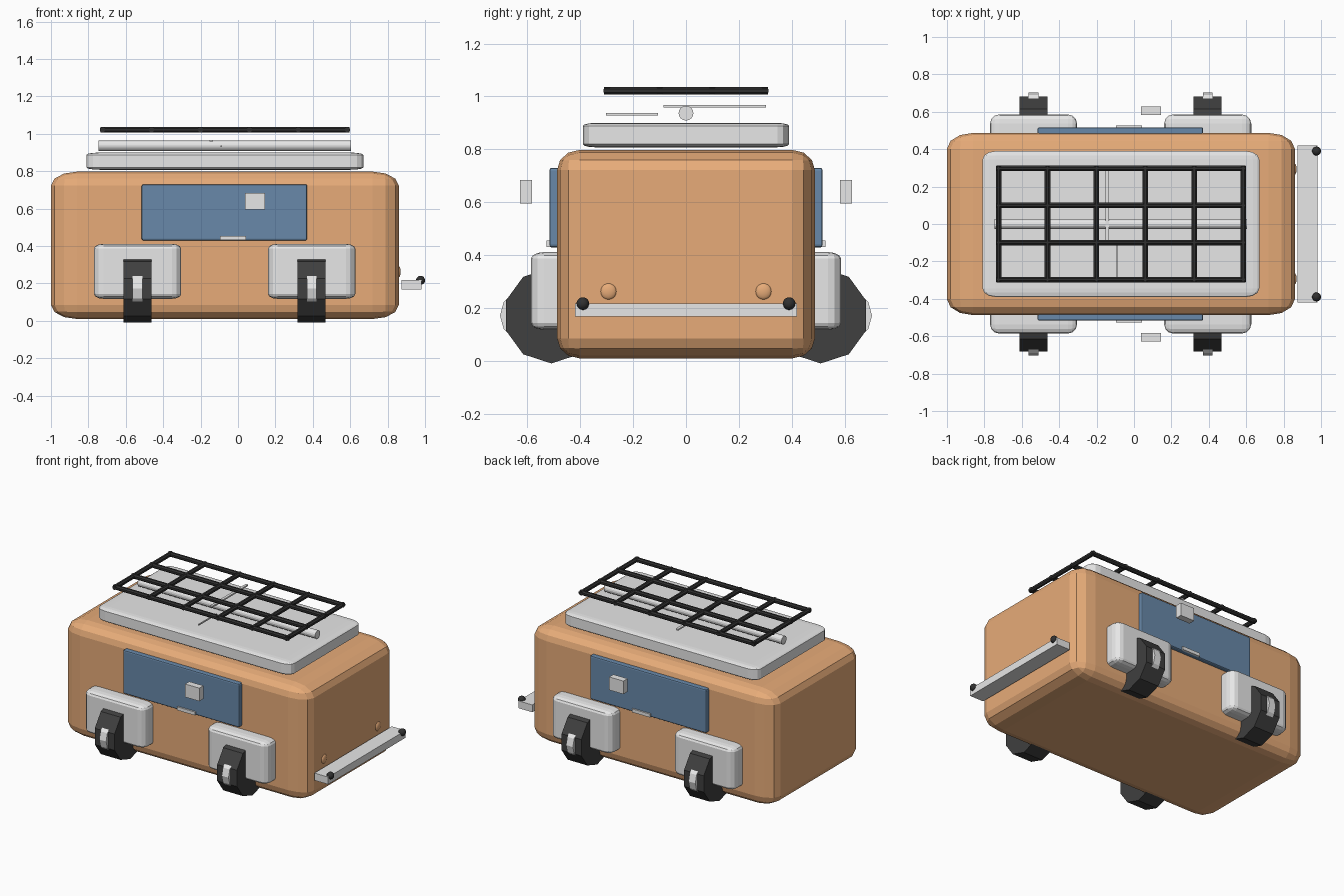
import bpy, bmesh, math
from mathutils import Matrix, Vector

if "Cube" in bpy.data.objects:
    bpy.data.objects.remove(bpy.data.objects["Cube"])


def material(name, rgb):
    m = bpy.data.materials.new(name)
    m.diffuse_color = (*rgb, 1)
    m.use_nodes = True
    m.node_tree.nodes["Principled BSDF"].inputs["Base Color"].default_value = m.diffuse_color
    return m


TAN = material("tan_paint", (0.8, 0.41, 0.19))
GREY = material("light_grey", (0.8, 0.8, 0.8))
BLUE = material("window_blue", (0.14, 0.25, 0.4))
TYRE = material("tyre_rubber", (0.05, 0.05, 0.05))
DARK = material("dark_metal", (0.03, 0.03, 0.03))


def finish(bm, name, mat, smooth=False):
    me = bpy.data.meshes.new(name)
    bmesh.ops.recalc_face_normals(bm, faces=bm.faces)
    for f in bm.faces:
        f.smooth = smooth
    bm.to_mesh(me)
    bm.free()
    me.materials.append(mat)
    ob = bpy.data.objects.new(name, me)
    bpy.context.collection.objects.link(ob)
    return ob


def box(name, mat, x, y, z, bevel=None, seg=2, pick=None):
    """Box from (min, max) ranges; bevel = rounding along x, y and z."""
    lo, hi = Vector((x[0], y[0], z[0])), Vector((x[1], y[1], z[1]))
    size, b = hi - lo, Vector(bevel or (1, 1, 1))
    bm = bmesh.new()
    bmesh.ops.create_cube(bm, size=1)
    bmesh.ops.scale(bm, verts=bm.verts, vec=[size[i] / b[i] for i in range(3)])
    if bevel:
        edges = [e for e in bm.edges if pick is None or pick(e)]
        bmesh.ops.bevel(bm, geom=edges, offset=1, segments=seg, profile=0.5, affect='EDGES')
    bmesh.ops.scale(bm, verts=bm.verts, vec=b)
    bmesh.ops.translate(bm, verts=bm.verts, vec=(lo + hi) / 2)
    return finish(bm, name, mat)


def tube(name, mat, axis, centre, length, r, n, turn=0.0):
    """Cylinder along the x or y axis."""
    bm = bmesh.new()
    bmesh.ops.create_cone(bm, cap_ends=True, segments=n, radius1=r, radius2=r, depth=length)
    rot = Matrix.Rotation(math.pi / 2, 4, 'Y' if axis == 'x' else 'X')
    bmesh.ops.transform(bm, verts=bm.verts,
                        matrix=Matrix.Translation(centre) @ rot @ Matrix.Rotation(turn, 4, 'Z'))
    return finish(bm, name, mat)


def ball(name, mat, centre, radii):
    bm = bmesh.new()
    bmesh.ops.create_uvsphere(bm, u_segments=16, v_segments=10, radius=1)
    bmesh.ops.scale(bm, verts=bm.verts, vec=radii)
    bmesh.ops.translate(bm, verts=bm.verts, vec=centre)
    return finish(bm, name, mat, True)


def upright(e):
    return abs((e.verts[0].co - e.verts[1].co).normalized().z) > 0.9


# Body and raised roof plate
box("body", TAN, (-1, 0.86), (-0.487, 0.487), (0.01, 0.798), (0.14, 0.085, 0.075), 3)
box("roof_plate", GREY, (-0.81, 0.67), (-0.39, 0.39), (0.808, 0.9), (0.07, 0.045, 0.012), 3)

# Roof tube and the two thin strips
tube("roof_tube", GREY, 'x', (-0.07, 0, 0.937), 1.35, 0.028, 16)
box("roof_strip_long", GREY, (-0.152, -0.134), (-0.085, 0.302), (0.958, 0.968))
box("roof_strip_short", GREY, (-0.093, -0.086), (-0.302, -0.105), (0.929, 0.937))

# Roof rack grid
for i, y in enumerate((-0.297, -0.099, 0.099, 0.297)):
    tube(f"rack_rail_{i + 1}", DARK, 'x', (-0.07, y, 1.022), 1.33, 0.016, 8, math.pi / 8)
for i in range(6):
    tube(f"rack_crossbar_{i + 1}", DARK, 'y', (-0.724 + i * 0.2616, 0, 1.022), 0.62, 0.016, 8, math.pi / 8)

# Mirrored parts on both long sides
for s, side in ((-1, "front"), (1, "back")):
    def span(a, b):
        return tuple(sorted((s * a, s * b)))

    box(f"{side}_window", BLUE, (-0.515, 0.37), span(0.46, 0.516), (0.43, 0.73), (0.01, 0.006, 0.01), 2)
    box(f"{side}_handle", GREY, (-0.095, 0.043), span(0.5, 0.527), (0.432, 0.455))
    box(f"{side}_mirror", GREY, (0.037, 0.145), span(0.582, 0.627), (0.595, 0.685))
    for wx, end in ((-0.537, "left"), (0.394, "right")):
        box(f"{side}_{end}_fender", GREY, (wx - 0.233, wx + 0.233), span(0.36, 0.586),
            (0.118, 0.412), (0.05, 0.05, 0.025), 3)
        tube(f"{side}_{end}_tyre", TYRE, 'x', (wx, s * 0.509, 0.172), 0.15, 0.181, 10, math.pi / 2)
        tube(f"{side}_{end}_hub", GREY, 'x', (wx, s * 0.6, 0.172), 0.052, 0.103, 12, math.pi / 2)
    # Lamp and bumper knob at the right end
    ball(f"{side}_lamp", TAN, (0.857, s * 0.293, 0.263), (0.013, 0.031, 0.031))
    ball(f"{side}_bumper_knob", DARK, (0.976, s * 0.39, 0.217), (0.024, 0.024, 0.024))

# Bumper bar
box("bumper", GREY, (0.875, 0.98), (-0.42, 0.42), (0.168, 0.218))
